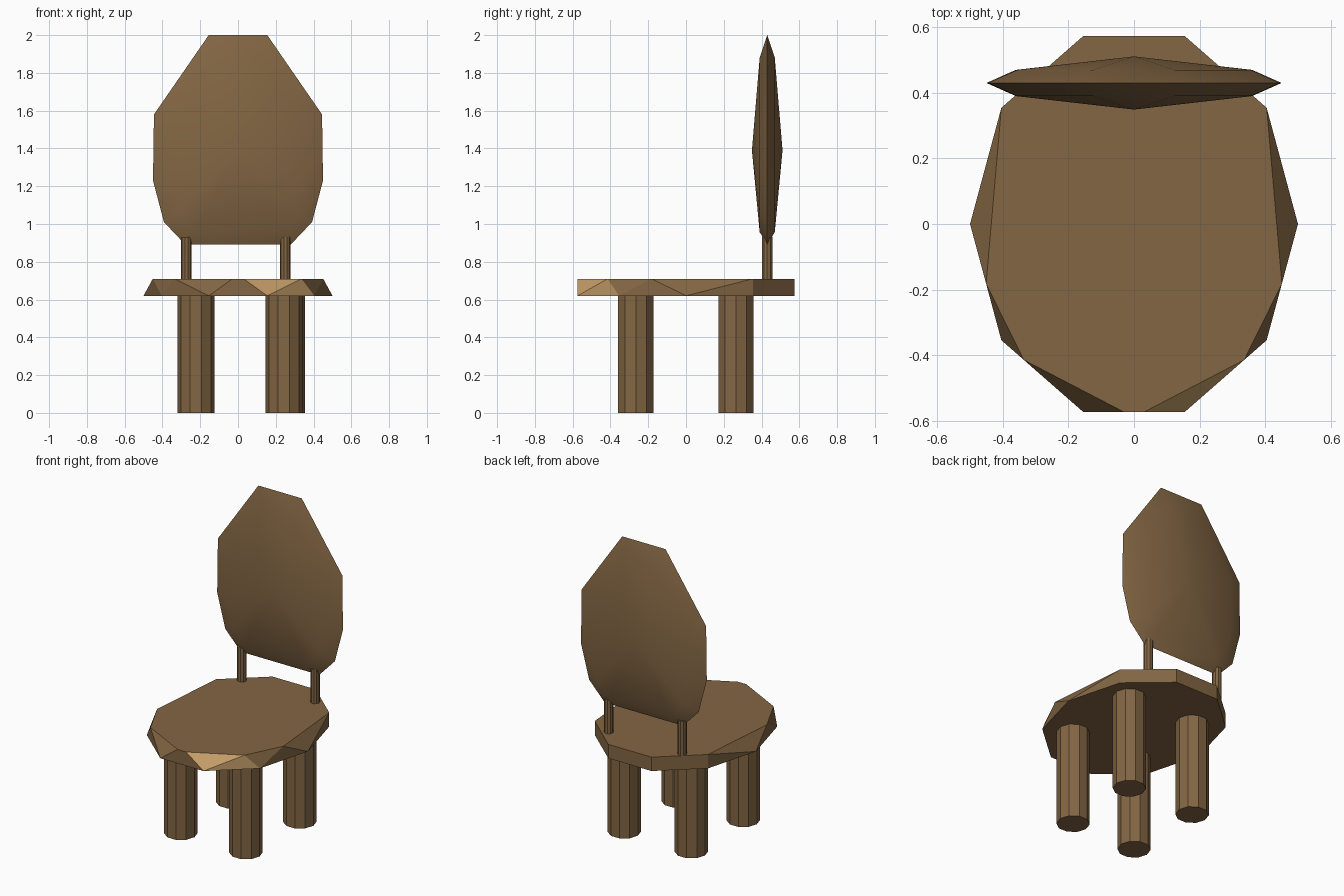
import bpy, bmesh, math

if "Cube" in bpy.data.objects:
    bpy.data.objects.remove(bpy.data.objects["Cube"])


def material(name, rgb):
    m = bpy.data.materials.new(name)
    m.diffuse_color = (*rgb, 1)
    m.use_nodes = True
    m.node_tree.nodes["Principled BSDF"].inputs["Base Color"].default_value = m.diffuse_color
    return m


BROWN = material("brown wood", (0.228, 0.133, 0.057))
TAN = material("light tan wood", (0.60, 0.365, 0.15))


def finish(name, bm, mats=(BROWN,)):
    bmesh.ops.recalc_face_normals(bm, faces=bm.faces)
    me = bpy.data.meshes.new(name)
    bm.to_mesh(me)
    bm.free()
    for m in mats:
        me.materials.append(m)
    ob = bpy.data.objects.new(name, me)
    bpy.context.collection.objects.link(ob)
    return ob


def pillar(name, x, y, z0, z1, r):
    # ten-sided upright with flat faces
    bm = bmesh.new()
    rings = [[bm.verts.new((x + r * math.cos(i * math.tau / 10),
                            y + r * math.sin(i * math.tau / 10), z))
              for i in range(10)] for z in (z0, z1)]
    bm.faces.new(rings[0])
    bm.faces.new(rings[1])
    for i in range(10):
        j = (i + 1) % 10
        bm.faces.new((rings[0][i], rings[0][j], rings[1][j], rings[1][i]))
    return finish(name, bm)


# Seat: ten-sided slab whose front and side top corners are cut away
Z0, Z1 = 0.62, 0.71
bm = bmesh.new()
for i in range(10):
    a = i * math.tau / 10
    bm.verts.new((0.5 * math.cos(a), 0.603 * math.sin(a), Z0))
for x, y in ((0.1545, 0.5735), (0.4045, 0.3544), (0.451, -0.182),
             (0.336, -0.4145), (0.03, -0.5735)):
    for s in (-1, 1):
        bm.verts.new((s * x, y, Z1))
bmesh.ops.convex_hull(bm, input=bm.verts)
bmesh.ops.dissolve_limit(bm, angle_limit=math.radians(1),
                         verts=bm.verts, edges=bm.edges)
# front right edge is lighter
for f in bm.faces:
    c = f.calc_center_median()
    if c.y < -0.4 and c.x > 0.1:
        f.material_index = 1
finish("seat", bm, (BROWN, TAN))

# Legs
for name, x, y in (("front_left_leg", -0.223, -0.266),
                   ("front_right_leg", 0.243, -0.266),
                   ("back_left_leg", -0.223, 0.264),
                   ("back_right_leg", 0.257, 0.264)):
    pillar(name, x, y, 0, Z0, 0.098)

# Posts that hold the backrest
pillar("left_post", -0.273, 0.43, 0.70, 0.93, 0.028)
pillar("right_post", 0.251, 0.43, 0.70, 0.93, 0.028)

# Backrest: shallow dome on both sides of a pointed outline
half = [(0.155, 2.0), (0.445, 1.58), (0.45, 1.23), (0.392, 1.01), (0.28, 0.892)]
outline = half + [(-x, z) for x, z in reversed(half)]
bm = bmesh.new()
rim = [bm.verts.new((x, 0.43, z)) for x, z in outline]
n = len(rim)
for s in (-1, 1):
    ring = [bm.verts.new((x * 0.8, 0.43 + s * 0.04, 1.28 + (z - 1.28) * 0.833))
            for x, z in outline]
    tip = bm.verts.new((0, 0.43 + s * 0.081, 1.39))
    for i in range(n):
        j = (i + 1) % n
        bm.faces.new((rim[i], rim[j], ring[j], ring[i]))
        bm.faces.new((ring[i], ring[j], tip))
back = finish("backrest", bm)
bpy.context.view_layer.objects.active = back
back.select_set(True)
bpy.ops.object.shade_smooth_by_angle(angle=math.radians(30))
